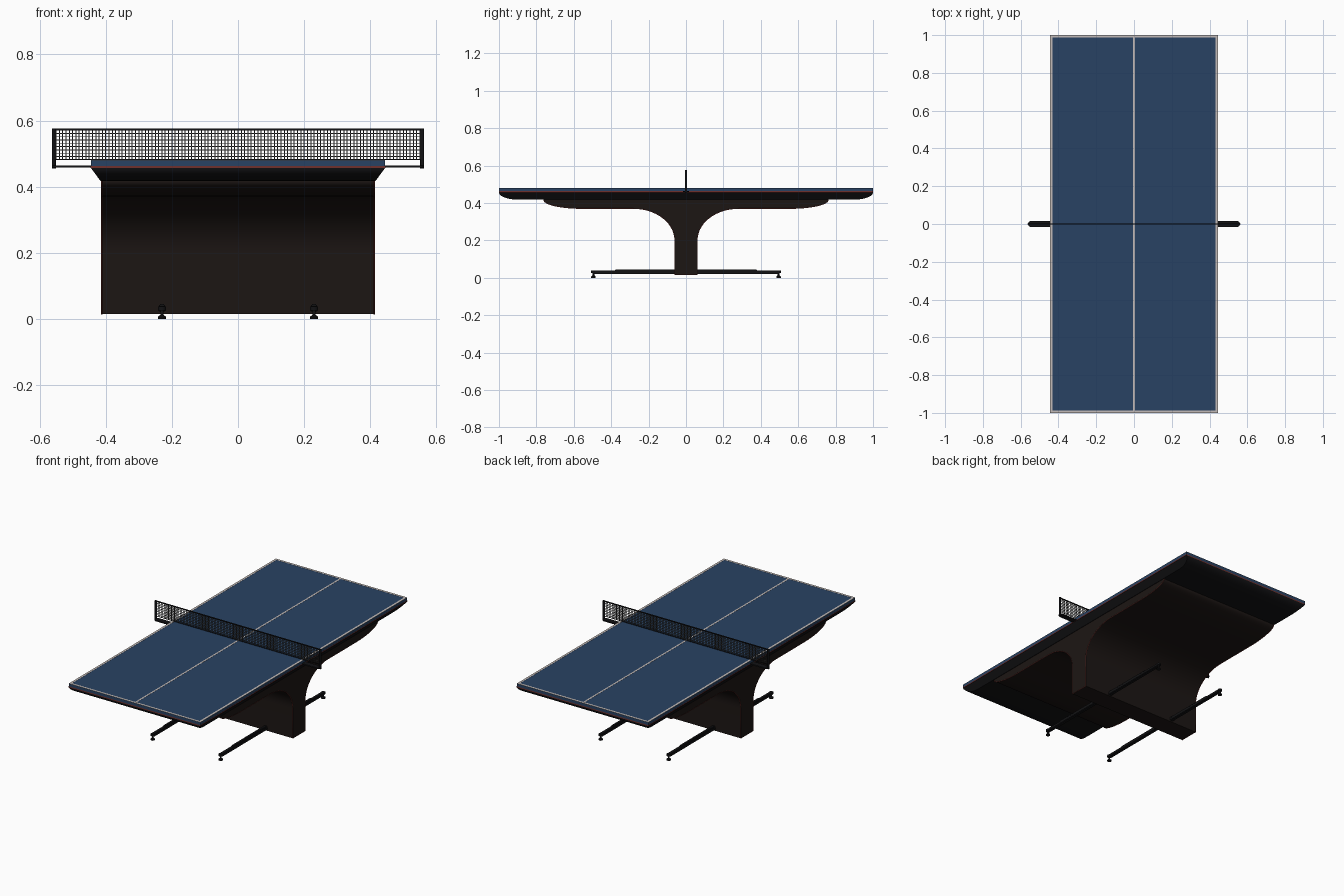
import bpy, bmesh, math
from mathutils import Matrix, Vector

if "Cube" in bpy.data.objects:
    bpy.data.objects.remove(bpy.data.objects["Cube"])


def material(name, rgb):
    m = bpy.data.materials.new(name)
    m.diffuse_color = (*rgb, 1)
    m.use_nodes = True
    m.node_tree.nodes["Principled BSDF"].inputs["Base Color"].default_value = m.diffuse_color
    return m


BLUE = material("blue", (0.022, 0.055, 0.125))
WHITE = material("line_white", (0.55, 0.5, 0.48))
RED = material("trim_red", (0.16, 0.03, 0.025))
BROWN = material("dark_brown", (0.012, 0.008, 0.007))
BLACK = material("black", (0.006, 0.006, 0.007))
GREY = material("net_grey", (0.05, 0.05, 0.05))


def finish(bm, name, mat, smooth=False):
    bmesh.ops.recalc_face_normals(bm, faces=bm.faces)
    me = bpy.data.meshes.new(name)
    bm.to_mesh(me)
    bm.free()
    ob = bpy.data.objects.new(name, me)
    me.materials.append(mat)
    bpy.context.collection.objects.link(ob)
    if smooth:
        bpy.ops.object.select_all(action='DESELECT')
        ob.select_set(True)
        bpy.context.view_layer.objects.active = ob
        bpy.ops.object.shade_smooth_by_angle(angle=math.radians(30))
    return ob


def add_box(bm, center, size):
    bmesh.ops.create_cube(bm, size=1, matrix=Matrix.Translation(center) @ Matrix.Diagonal((*size, 1)))


def add_cyl(bm, x, y, z0, z1, r, r2=None):
    bmesh.ops.create_cone(bm, cap_ends=True, segments=20, radius1=r, radius2=r if r2 is None else r2,
                          depth=z1 - z0, matrix=Matrix.Translation((x, y, (z0 + z1) / 2)))


def boxes(name, mat, items):
    bm = bmesh.new()
    for c, s in items:
        add_box(bm, c, s)
    return finish(bm, name, mat)


def arc(cy, cz, ry, rz, a0, a1, n=14):
    return [(cy + ry * math.cos(math.radians(a0 + (a1 - a0) * i / n)),
             cz + rz * math.sin(math.radians(a0 + (a1 - a0) * i / n))) for i in range(n + 1)]


# Table top, red rim and painted lines
boxes("table_top", BLUE, [((0, 0, 0.4715), (0.89, 2.0, 0.017))])
boxes("table_rim", RED, [((0, 0, 0.460), (0.892, 2.0, 0.006))])
lines = [((0, 0, 0.4802), (0.01, 1.98, 0.001))]
for s in (-1, 1):
    lines.append(((s * 0.438, 0, 0.4802), (0.013, 2.0, 0.001)))
    lines.append(((0, s * 0.9935, 0.4802), (0.864, 0.013, 0.001)))
boxes("court_lines", WHITE, lines)

# Apron: stacked rectangles, ends rounded under, sides sloping in
bm = bmesh.new()
prev = None
N = 10
for i in range(N + 1):
    a = math.pi / 2 * i / N
    z = 0.457 - 0.039 * math.sin(a)
    hy = 0.90 + 0.10 * math.cos(a)
    hx = 0.445 - 0.029 * math.sin(a)
    ring = [bm.verts.new((sx * hx, sy * hy, z)) for sx, sy in ((-1, -1), (1, -1), (1, 1), (-1, 1))]
    if prev is None:
        bm.faces.new(ring)
    else:
        for k in range(4):
            bm.faces.new((prev[k], prev[(k + 1) % 4], ring[(k + 1) % 4], ring[k]))
    prev = ring
bm.faces.new(prev)
finish(bm, "apron", BLACK, True)

# Pedestal: T-shaped profile extruded across the table
half = [(0.76, 0.42)] + arc(0.55, 0.415, 0.21, 0.045, 0, -90) \
    + arc(0.28, 0.2, 0.22, 0.17, 90, 180) + [(0.055, 0.015)]
half = [(max(y, 0.06), z) for y, z in half]
profile = half + [(-y, z) for y, z in reversed(half)]
bm = bmesh.new()
face = bm.faces.new([bm.verts.new((-0.413, y, z)) for y, z in profile])
ext = bmesh.ops.extrude_face_region(bm, geom=[face])
bmesh.ops.translate(bm, vec=Vector((0.826, 0, 0)),
                    verts=[v for v in ext["geom"] if isinstance(v, bmesh.types.BMVert)])
finish(bm, "pedestal", BROWN, True)

# Red piping along both pedestal outlines
cu = bpy.data.curves.new("pedestal_trim", 'CURVE')
cu.dimensions = '3D'
cu.bevel_depth = 0.002
cu.bevel_resolution = 1
for x in (-0.412, 0.412):
    sp = cu.splines.new('POLY')
    sp.points.add(len(profile) - 1)
    for p, (y, z) in zip(sp.points, profile):
        p.co = (x, y, z, 1)
    sp.use_cyclic_u = True
cu.materials.append(RED)
bpy.context.collection.objects.link(bpy.data.objects.new("pedestal_trim", cu))

# Floor bars with levelling feet
for side, x in (("left", -0.23), ("right", 0.23)):
    bm = bmesh.new()
    add_box(bm, (x, 0, 0.030), (0.022, 0.99, 0.018))
    add_box(bm, (x, 0, 0.040), (0.018, 0.76, 0.010))
    bmesh.ops.bevel(bm, geom=bm.edges[:], offset=0.003, segments=2, affect='EDGES')
    finish(bm, side + "_floor_bar", BLACK, True)
    bm = bmesh.new()
    for y in (-0.495, 0.495):
        add_cyl(bm, x, y, 0, 0.007, 0.012)
        add_cyl(bm, x, y, 0.007, 0.012, 0.012, 0.006)
        add_cyl(bm, x, y, 0.012, 0.026, 0.005)
        add_cyl(bm, x, y, 0.026, 0.038, 0.012)
    finish(bm, side + "_levelling_feet", BLACK, True)

# Net brackets (rounded tongues) and posts
for side, s in (("left", -1), ("right", 1)):
    bm = bmesh.new()
    pts = [(0.42, -0.016)] + arc(0.545, 0, 0.016, 0.016, -90, 90, 10) + [(0.42, 0.016)]
    f = bm.faces.new([bm.verts.new((s * x, y, 0.458)) for x, y in pts])
    e = bmesh.ops.extrude_face_region(bm, geom=[f])
    bmesh.ops.translate(bm, vec=Vector((0, 0, 0.007)),
                        verts=[v for v in e["geom"] if isinstance(v, bmesh.types.BMVert)])
    finish(bm, side + "_net_bracket", BLACK, True)
    bm = bmesh.new()
    add_cyl(bm, s * 0.557, 0, 0.456, 0.576, 0.006)
    finish(bm, side + "_net_post", BLACK, True)

# Net: top tape, bottom cord and woven strands
boxes("net_tape", BLACK, [((0, 0, 0.573), (1.114, 0.006, 0.006)), ((0, 0, 0.4825), (1.114, 0.003, 0.003))])
strands = [((-0.55 + 0.01 * i, 0, 0.5275), (0.003, 0.002, 0.089)) for i in range(111)]
strands += [((0, 0, 0.4915 + 0.01 * i), (1.11, 0.002, 0.0025)) for i in range(8)]
boxes("net_mesh", GREY, strands)
